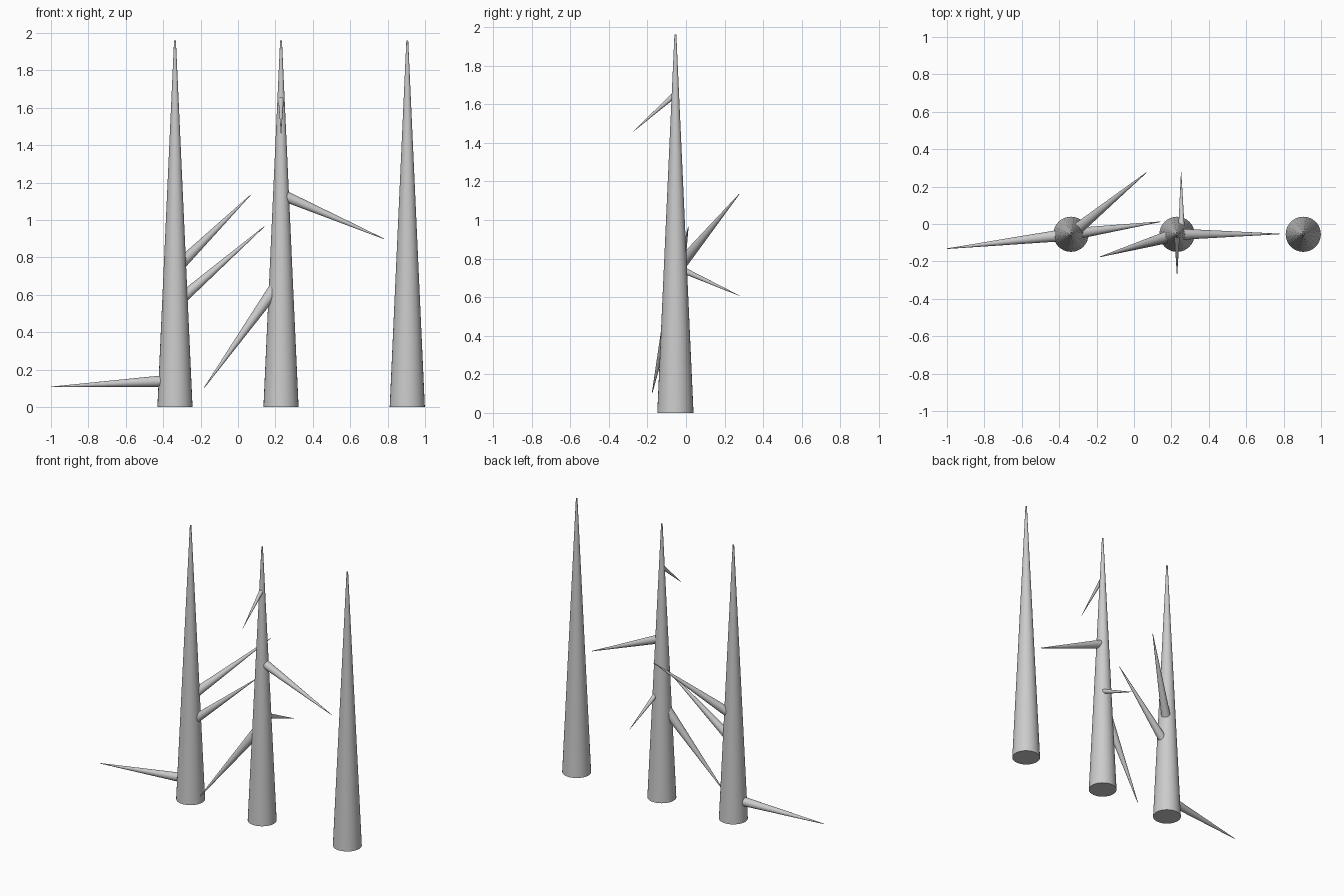
import bpy
import math
from mathutils import Vector

if "Cube" in bpy.data.objects:
    bpy.data.objects.remove(bpy.data.objects["Cube"])

TRUNK_Y = -0.055


def tapered(name, base, tip, r_base, r_tip, sides=32):
    """Tapered round spike running from base to tip."""
    base, tip = Vector(base), Vector(tip)
    axis = tip - base
    bpy.ops.mesh.primitive_cone_add(
        vertices=sides, radius1=r_base, radius2=r_tip, depth=axis.length,
        location=(base + tip) / 2,
        rotation=axis.to_track_quat('Z', 'Y').to_euler())
    ob = bpy.context.object
    ob.name = name
    bpy.ops.object.shade_smooth_by_angle(angle=math.radians(40))
    return ob


# Three bare trunks in a row
trunks = {"left": -0.337, "middle": 0.23, "right": 0.905}
for side, x in trunks.items():
    tapered(f"{side}_trunk", (x, TRUNK_Y, 0), (x, TRUNK_Y, 1.96), 0.094, 0.005)

# Branches: trunk, x offset and height where it grows out, tip position
branches = [
    ("left", 0, 0.142, (-1.0, -0.132, 0.108)),
    ("left", 0, 0.735, (0.066, 0.275, 1.133)),
    ("left", 0, 0.55, (0.14, 0.012, 0.965)),
    ("middle", 0, 0.68, (-0.18, -0.175, 0.105)),
    ("middle", 0, 1.137, (0.78, -0.053, 0.90)),
    ("middle", 0, 1.652, (0.23, -0.275, 1.457)),
    ("middle", 0.024, 0.758, (0.252, 0.278, 0.607)),
]
for i, (side, dx, z, tip) in enumerate(branches, 1):
    base = Vector((trunks[side] + dx, TRUNK_Y, z))
    length = (Vector(tip) - base).length
    tapered(f"{side}_branch_{i}", base, tip, 0.051 * length, 0.0025 * length)
